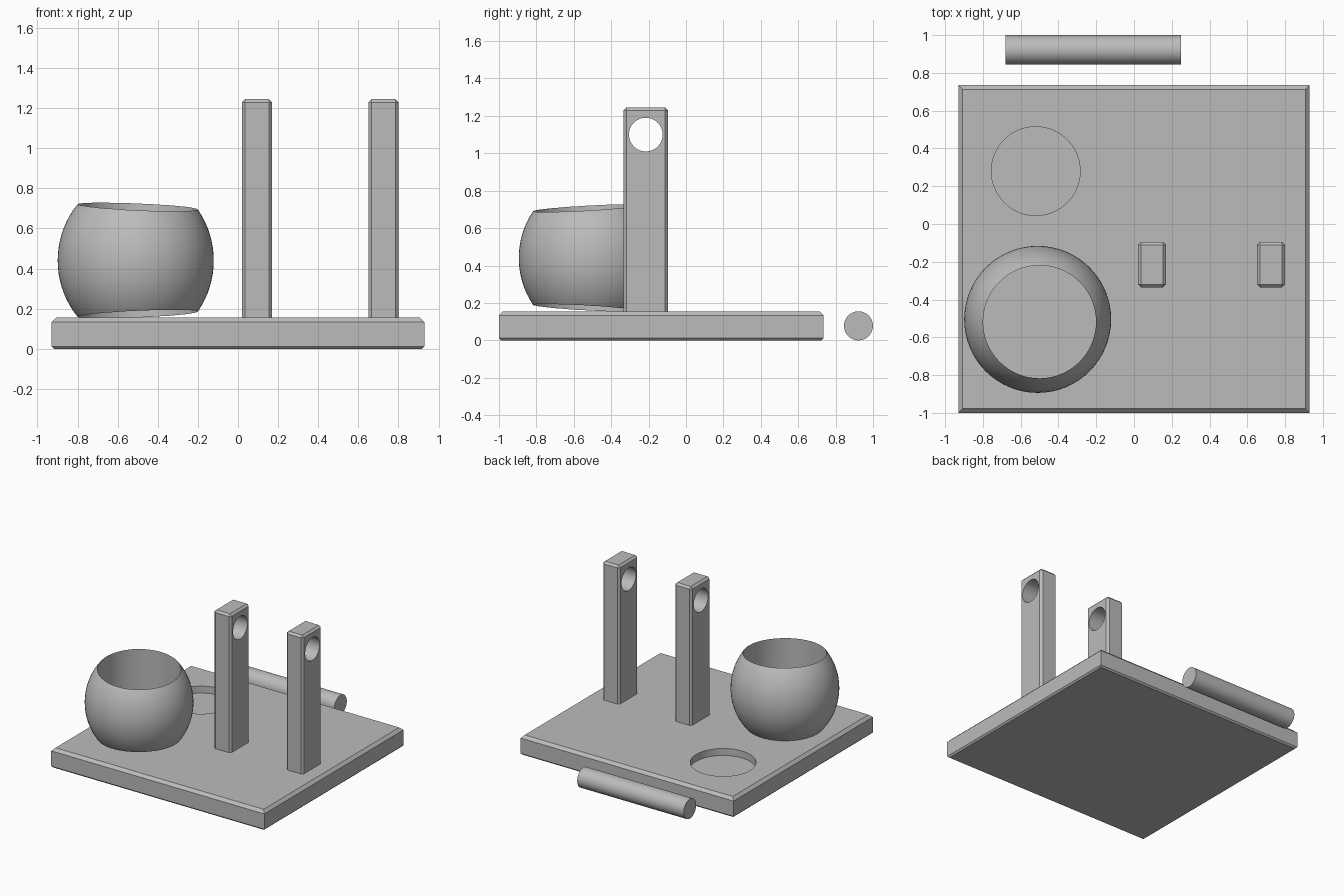
import bpy, bmesh, math
from mathutils import Matrix, Vector

default = bpy.data.objects.get("Cube")
if default:
    bpy.data.objects.remove(default, do_unlink=True)

grey = bpy.data.materials.new("plain grey")
grey.use_nodes = True
tone = (0.5, 0.5, 0.5, 1)
grey.diffuse_color = tone
grey.node_tree.nodes["Principled BSDF"].inputs["Base Color"].default_value = tone


def finish(bm, name):
    mesh = bpy.data.meshes.new(name)
    bm.to_mesh(mesh)
    bm.free()
    mesh.materials.append(grey)
    obj = bpy.data.objects.new(name, mesh)
    bpy.context.collection.objects.link(obj)
    return obj


def box_mesh(low, high):
    low, high = Vector(low), Vector(high)
    bm = bmesh.new()
    bmesh.ops.create_cube(bm, size=1, matrix=Matrix.Translation((low + high) / 2)
                          @ Matrix.Diagonal((high - low).to_4d()))
    return bm


def bevel(bm, width, rule, segments=1):
    edges = [e for e in bm.edges if rule(*(v.co for v in e.verts))]
    bmesh.ops.bevel(bm, geom=edges, offset=width, segments=segments,
                    profile=0.5, affect='EDGES')


def cylinder(name, centre, radius, length, axis='Z'):
    turn = Matrix.Rotation(math.pi / 2, 4, 'Y') if axis == 'X' else Matrix()
    bm = bmesh.new()
    bmesh.ops.create_cone(bm, cap_ends=True, segments=64, radius1=radius,
                          radius2=radius, depth=length,
                          matrix=Matrix.Translation(centre) @ turn)
    return finish(bm, name)


def select_only(obj):
    bpy.ops.object.select_all(action='DESELECT')
    obj.select_set(True)
    bpy.context.view_layer.objects.active = obj


def cut(obj, cutter):
    mod = obj.modifiers.new("cut", 'BOOLEAN')
    mod.operation = 'DIFFERENCE'
    mod.solver = 'EXACT'
    mod.object = cutter
    select_only(obj)
    bpy.ops.object.modifier_apply(modifier=mod.name)
    bpy.data.objects.remove(cutter, do_unlink=True)


def smooth(obj):
    select_only(obj)
    bpy.ops.object.shade_smooth_by_angle(angle=math.radians(30))


TOP = 0.155

# Base slab: chamfered top and bottom rims, round recess
bm = box_mesh((-0.93, -1, 0), (0.93, 0.735, TOP))
bevel(bm, 0.022, lambda a, b: min(a.z, b.z) > 0.1)
bevel(bm, 0.012, lambda a, b: max(a.z, b.z) < 0.01)
base = finish(bm, "base_slab")
cut(base, cylinder("recess_cutter", (-0.52, 0.28, TOP), 0.235, 0.11))
smooth(base)

# Two upright posts with aligned rod holes
for name, x in (("left_post", 0.65), ("right_post", 0.02)):
    bm = box_mesh((x, -0.335, TOP), (x + 0.15, -0.095, 1.245))
    bevel(bm, 0.016, lambda a, b: max(a.z, b.z) > 1)
    post = finish(bm, name)
    cut(post, cylinder("hole_cutter", (x + 0.075, -0.215, 1.1), 0.09, 0.4, 'X'))
    smooth(post)

# Round pot with a slightly off-centre vertical bore
bm = bmesh.new()
bmesh.ops.create_uvsphere(bm, u_segments=64, v_segments=40, radius=0.389,
                          matrix=Matrix.Translation((-0.51, -0.505, 0.44))
                          @ Matrix.Diagonal((1, 1, 1.08, 1)))
pot = finish(bm, "round_pot")
cut(pot, cylinder("bore_cutter", (-0.5, -0.518, 0.44), 0.299, 2))
smooth(pot)

# Loose rod lying behind the base
smooth(cylinder("loose_rod", (-0.215, 0.922, 0.0775), 0.0775, 0.93, 'X'))
